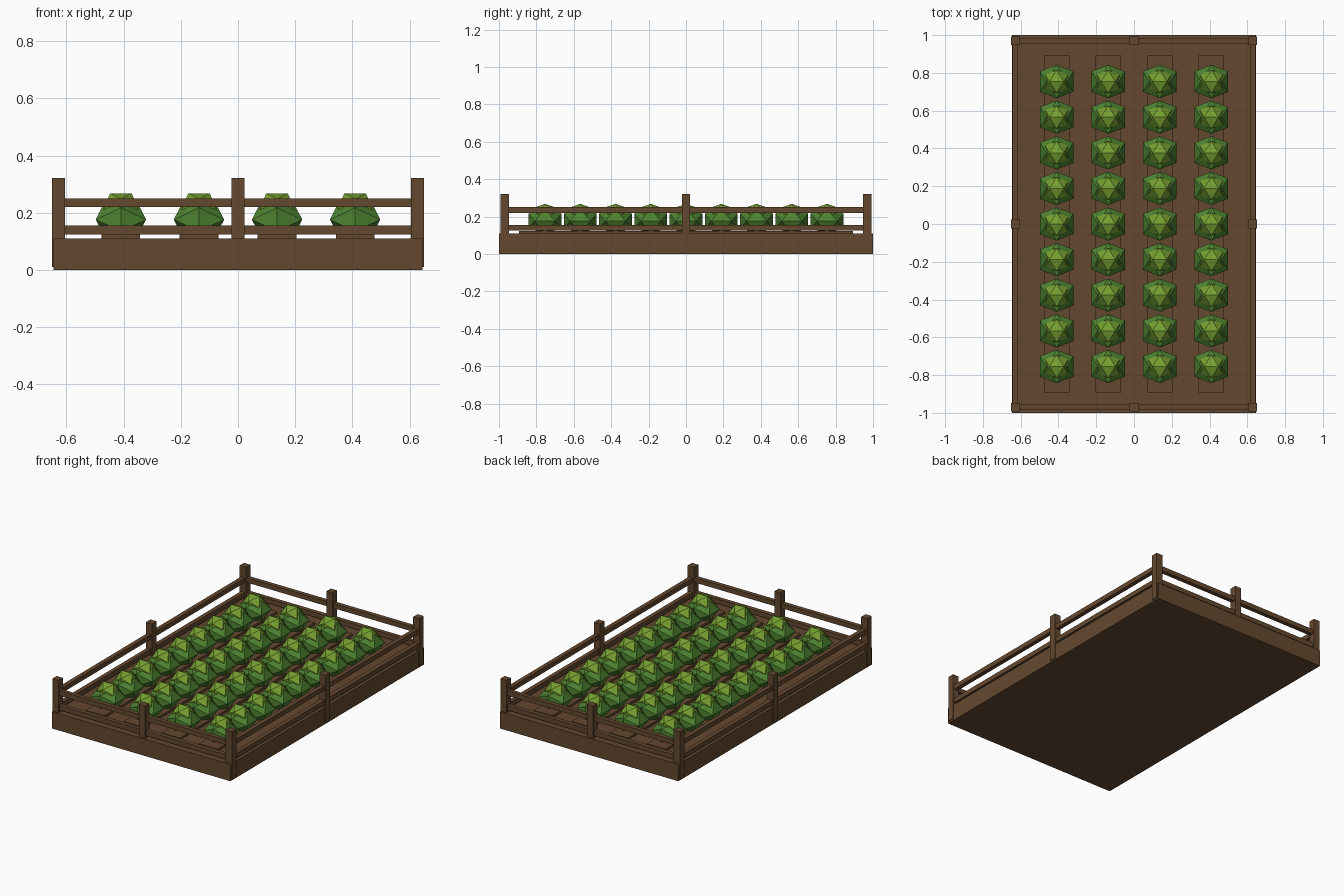
import bpy, bmesh

cube = bpy.data.objects.get("Cube")
if cube:
    bpy.data.objects.remove(cube, do_unlink=True)


def make_material(name, color):
    mat = bpy.data.materials.new(name)
    mat.use_nodes = True
    mat.diffuse_color = (*color, 1)
    bsdf = mat.node_tree.nodes["Principled BSDF"]
    bsdf.inputs["Base Color"].default_value = (*color, 1)
    bsdf.inputs["Roughness"].default_value = 0.9
    return mat


brown = make_material("earth_brown", (0.127, 0.065, 0.028))
green = make_material("leaf_green", (0.075, 0.225, 0.03))
lime = make_material("light_leaf_green", (0.18, 0.35, 0.03))


def add_object(name, mesh, location):
    obj = bpy.data.objects.new(name, mesh)
    obj.location = location
    bpy.context.collection.objects.link(obj)
    return obj


def box(name, center, size, mat):
    mesh = bpy.data.meshes.new(name)
    bm = bmesh.new()
    bmesh.ops.create_cube(bm, size=1)
    bmesh.ops.scale(bm, vec=size, verts=bm.verts)
    bm.to_mesh(mesh)
    bm.free()
    mesh.materials.append(mat)
    return add_object(name, mesh, center)


def icosahedron(name, half_width, half_height, mat):
    """Twenty-sided solid with one edge on top, running along x."""
    phi = (1 + 5 ** 0.5) / 2
    bm = bmesh.new()
    for a in (-1, 1):
        for b in (-phi, phi):
            for co in ((a, 0, b), (0, b, a), (b, a, 0)):
                bm.verts.new(co)
    bmesh.ops.convex_hull(bm, input=bm.verts)
    bmesh.ops.recalc_face_normals(bm, faces=bm.faces)
    k = half_width / phi
    bmesh.ops.scale(bm, vec=(k, k, half_height / phi), verts=bm.verts)
    mesh = bpy.data.meshes.new(name)
    bm.to_mesh(mesh)
    bm.free()
    mesh.materials.append(mat)
    return mesh


# Ground bed
box("garden_bed", (0, 0, 0.055), (1.29, 2, 0.11), brown)

# Fence posts around the edge
POST_X, POST_Y = 0.628, 0.969
for i in (-1, 0, 1):
    for j in (-1, 0, 1):
        if i or j:
            box("fence_post", (i * POST_X, j * POST_Y, 0.166),
                (0.045, 0.045, 0.312), brown)

# Two fence rails on each side
for side in (-1, 1):
    for z in (0.14, 0.235):
        box("end_rail", (0, side * POST_Y, z), (2 * POST_X, 0.028, 0.031), brown)
        box("side_rail", (side * POST_X, 0, z), (0.028, 2 * POST_Y, 0.031), brown)

# Soil ridges with a row of two-tone plants on each
outer = icosahedron("outer_leaves", 0.088, 0.066, green)
inner = icosahedron("inner_leaves", 0.061, 0.055, lime)
for row in range(4):
    x = (row - 1.5) * 0.273
    box("soil_ridge", (x, 0, 0.11), (0.135, 1.785, 0.028), brown)
    for n in range(-4, 5):
        y = n * 0.1885
        add_object("outer_leaves", outer, (x, y, 0.176))
        add_object("inner_leaves", inner, (x, y, 0.213))
